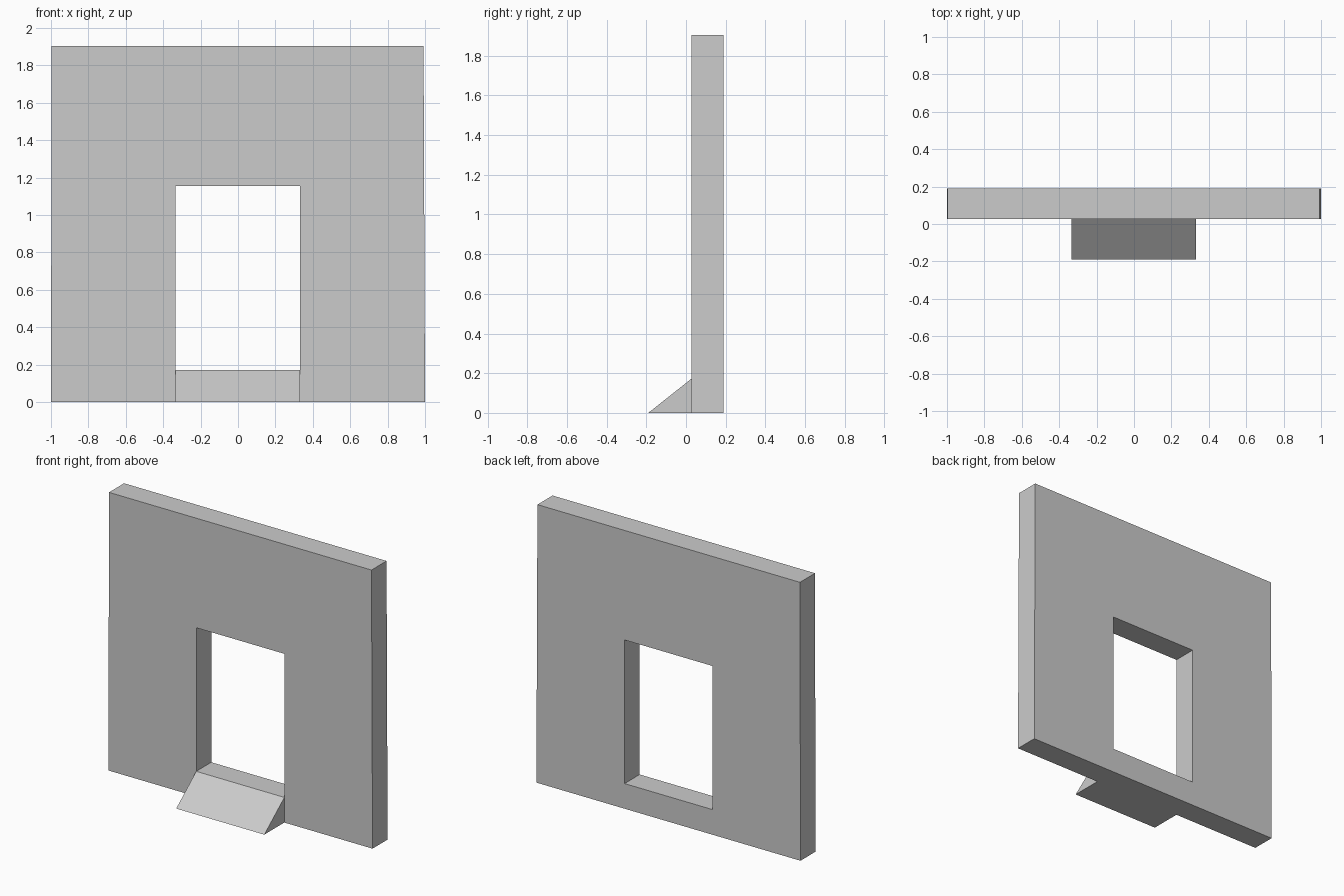
import bpy
import bmesh

if "Cube" in bpy.data.objects:
    bpy.data.objects.remove(bpy.data.objects["Cube"])

FRONT, BACK = 0.027, 0.19      # wall thickness along y
SILL, HEAD = 0.172, 1.155      # doorway opening heights
LEFT, RIGHT = -0.335, 0.332    # doorway opening sides


def finish(bm, name):
    bmesh.ops.recalc_face_normals(bm, faces=bm.faces)
    mesh = bpy.data.meshes.new(name)
    bm.to_mesh(mesh)
    bm.free()
    obj = bpy.data.objects.new(name, mesh)
    bpy.context.collection.objects.link(obj)
    return obj


def extrude(bm, faces, offset):
    geom = bmesh.ops.extrude_face_region(bm, geom=faces)["geom"]
    verts = [g for g in geom if isinstance(g, bmesh.types.BMVert)]
    bmesh.ops.translate(bm, verts=verts, vec=offset)


# Wall: very slightly tapered slab with a framed doorway opening
outer = [(-1.0, 0.0), (1.0, 0.0), (0.992, 1.905), (-0.996, 1.905)]
inner = [(LEFT, SILL), (RIGHT, SILL), (RIGHT, HEAD), (LEFT, HEAD)]
bm = bmesh.new()
o = [bm.verts.new((x, FRONT, z)) for x, z in outer]
i = [bm.verts.new((x, FRONT, z)) for x, z in inner]
ring = [bm.faces.new((o[k], o[(k + 1) % 4], i[(k + 1) % 4], i[k])) for k in range(4)]
extrude(bm, ring, (0, BACK - FRONT, 0))
finish(bm, "doorway_wall")

# Ramp: triangular wedge leading up to the sill
bm = bmesh.new()
profile = [(-0.19, 0.0), (FRONT, 0.0), (FRONT, SILL)]
side = bm.faces.new([bm.verts.new((LEFT, y, z)) for y, z in profile])
extrude(bm, [side], (RIGHT - LEFT, 0, 0))
finish(bm, "entry_ramp")
